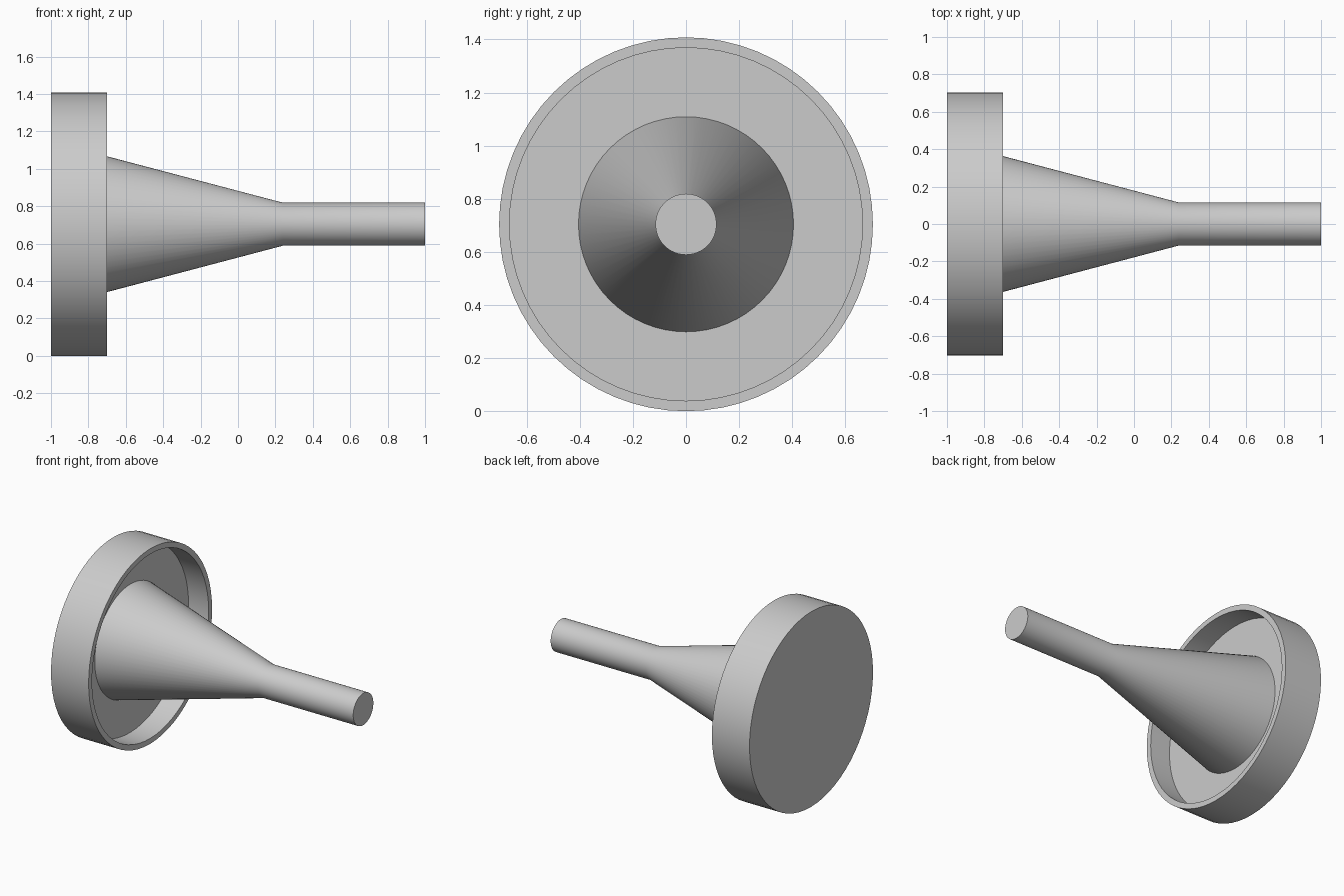
import bpy, bmesh, math
from mathutils import Matrix, Vector

cube = bpy.data.objects.get("Cube")
if cube:
    bpy.data.objects.remove(cube, do_unlink=True)

RADIUS = 0.704
SEGMENTS = 64

grey = bpy.data.materials.new("plain grey")
grey.use_nodes = True
colour = (0.6, 0.6, 0.6, 1)
grey.diffuse_color = colour
grey.node_tree.nodes["Principled BSDF"].inputs["Base Color"].default_value = colour


def lathe(name, profile):
    """Revolve (x, radius) points around the long horizontal axis."""
    bm = bmesh.new()
    verts = [bm.verts.new((x, 0, r)) for x, r in profile]
    edges = [bm.edges.new(pair) for pair in zip(verts, verts[1:])]
    bmesh.ops.spin(bm, geom=verts + edges, cent=(0, 0, 0), axis=(1, 0, 0),
                   angle=math.tau, steps=SEGMENTS, use_merge=True)
    bmesh.ops.remove_doubles(bm, verts=bm.verts, dist=0.0001)
    # Close the open rims with single flat caps
    bmesh.ops.holes_fill(bm, edges=[e for e in bm.edges if e.is_boundary])
    bmesh.ops.recalc_face_normals(bm, faces=bm.faces)
    mesh = bpy.data.meshes.new(name)
    bm.to_mesh(mesh)
    bm.free()
    mesh.materials.append(grey)
    obj = bpy.data.objects.new(name, mesh)
    obj.location.z = RADIUS
    bpy.context.collection.objects.link(obj)
    bpy.ops.object.select_all(action="DESELECT")
    obj.select_set(True)
    bpy.context.view_layer.objects.active = obj
    bpy.ops.object.shade_smooth_by_angle(angle=math.radians(30))


# Round dish with a thin raised rim and a recessed floor
lathe("rimmed_dish", [(-1, 0), (-1, RADIUS), (-0.7, RADIUS), (-0.7, 0.665),
                      (-0.86, 0.665), (-0.86, 0)])

# Cone rising from the dish floor and running into a straight rod
lathe("tapered_stem", [(-0.87, 0.405), (-0.86, 0.405), (0.24, 0.115), (1, 0.115)])
